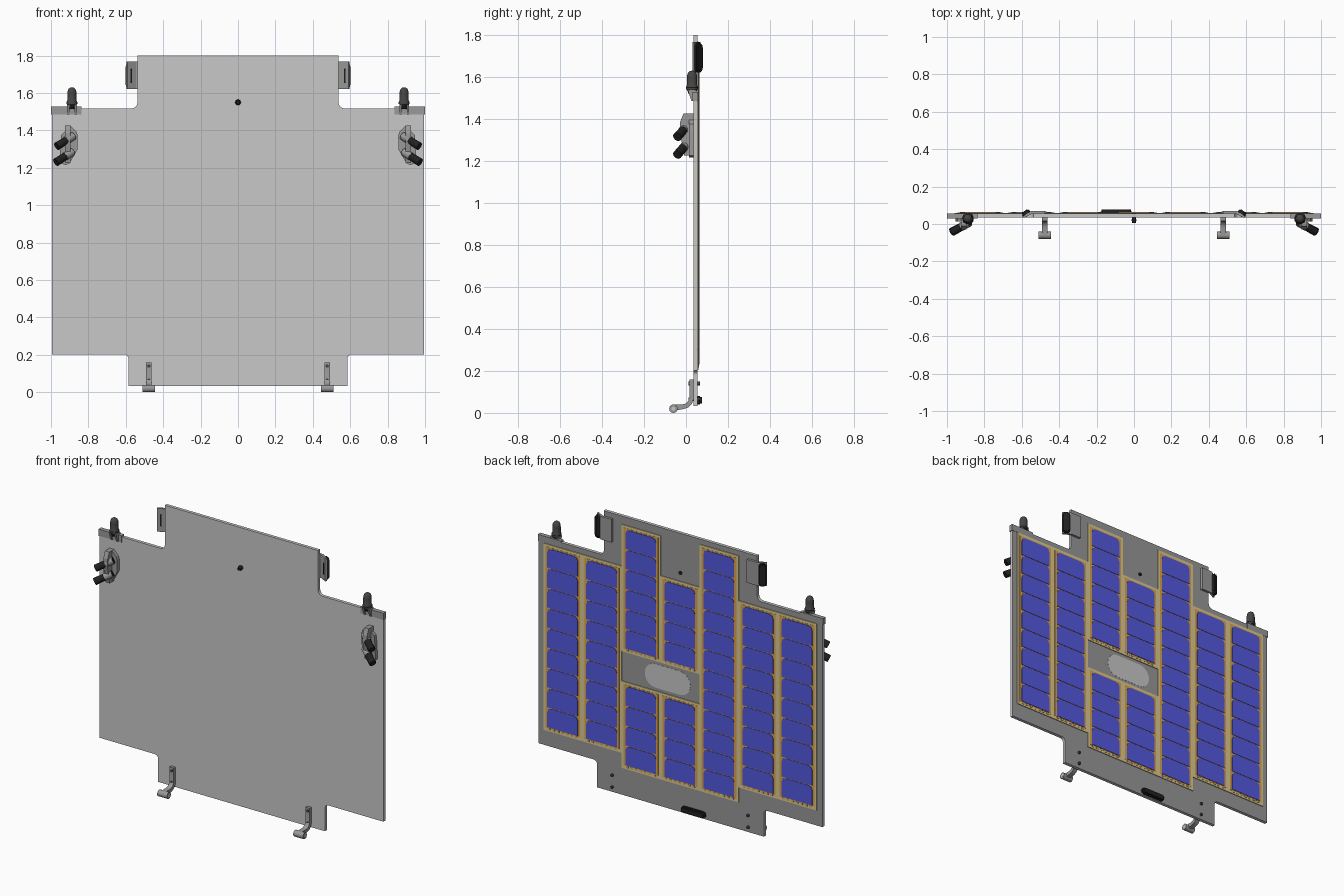
import bpy, bmesh, math
from mathutils import Vector as V

if "Cube" in bpy.data.objects:
    bpy.data.objects.remove(bpy.data.objects["Cube"])

def mat(name, c):
    m = bpy.data.materials.new(name)
    m.diffuse_color = (*c, 1)
    m.use_nodes = True
    m.node_tree.nodes["Principled BSDF"].inputs["Base Color"].default_value = m.diffuse_color
    return m

GREY = mat("back sheet grey", (0.31, 0.31, 0.31))
METAL = mat("bracket grey", (0.32, 0.32, 0.32))
LIGHT = mat("panel light grey", (0.58, 0.58, 0.58))
DARK = mat("charcoal", (0.06, 0.06, 0.06))
BLACK = mat("black", (0.015, 0.015, 0.015))
BLUE = mat("cell blue", (0.088, 0.10, 0.74))
TAN = mat("substrate tan", (0.72, 0.60, 0.30))
ORANGE = mat("film orange", (0.70, 0.37, 0.07))
X, Y, Z = V((1, 0, 0)), V((0, 1, 0)), V((0, 0, 1))

def finish(name, bm, m, smooth=False):
    bmesh.ops.recalc_face_normals(bm, faces=bm.faces[:])
    me = bpy.data.meshes.new(name)
    bm.to_mesh(me)
    bm.free()
    ob = bpy.data.objects.new(name, me)
    bpy.context.collection.objects.link(ob)
    me.materials.append(m)
    if smooth:
        bpy.context.view_layer.objects.active = ob
        ob.select_set(True)
        bpy.ops.object.shade_smooth_by_angle(angle=math.radians(35))
        ob.select_set(False)
    return ob

def add_prism(bm, pts, o, u, v, w):
    """Extrude the 2D outline pts (in axes u, v from o) along w."""
    a = [bm.verts.new(o + u * p + v * q) for p, q in pts]
    b = [bm.verts.new(k.co + w) for k in a]
    bm.faces.new(a)
    bm.faces.new(b[::-1])
    for i in range(len(a)):
        j = (i + 1) % len(a)
        bm.faces.new((a[i], b[i], b[j], a[j]))

def prism(name, pts, o, u, v, w, m, smooth=False):
    bm = bmesh.new()
    add_prism(bm, pts, V(o), u, v, w)
    return finish(name, bm, m, smooth)

def rect(x0, x1, z0, z1):
    return [(x0, z0), (x1, z0), (x1, z1), (x0, z1)]

def stadium(half, r, n=12):
    """Slot outline, long in the first coordinate."""
    out = []
    for side in (1, -1):
        for i in range(n + 1):
            t = -math.pi / 2 + math.pi * i / n
            out.append((side * (half - r + r * math.cos(t)), side * r * math.sin(t)))
    return out

def rod(name, p0, p1, r0, r1, m, n=24):
    p0, p1 = V(p0), V(p1)
    bm = bmesh.new()
    rot = (p1 - p0).to_track_quat('Z', 'Y').to_matrix().to_4x4()
    rot.translation = (p0 + p1) / 2
    bmesh.ops.create_cone(bm, cap_ends=True, segments=n, radius1=r0, radius2=r1,
                          depth=(p1 - p0).length, matrix=rot)
    return finish(name, bm, m, True)

def lathe(name, prof, cx, cy, m, n=24):
    bm = bmesh.new()
    vs = [bm.verts.new((cx + r, cy, z)) for r, z in prof]
    es = [bm.edges.new(p) for p in zip(vs, vs[1:])]
    bmesh.ops.spin(bm, geom=vs + es, cent=(cx, cy, 0), axis=(0, 0, 1),
                   angle=2 * math.pi, steps=n)
    bmesh.ops.remove_doubles(bm, verts=bm.verts[:], dist=1e-5)
    return finish(name, bm, m, True)

# main panel: stepped outline with rounded inner corners, darker on the back
def fillet(cx, cz, r, a0, a1):
    return [(cx + r * math.cos(math.radians(a0 + (a1 - a0) * i / 6)),
             cz + r * math.sin(math.radians(a0 + (a1 - a0) * i / 6))) for i in range(7)]

half = ([(0.585, 0.033)] + fillet(0.61, 0.178, 0.025, 180, 90) + [(0.995, 0.203), (0.995, 1.518)]
        + fillet(0.568, 1.548, 0.03, 270, 180) + [(0.538, 1.8)])
panel = prism("main_panel", half + [(-x, z) for x, z in half[::-1]], (0, 0.035, 0),
              X, Z, Y * 0.02, LIGHT)
panel.data.materials.append(GREY)
for f in panel.data.polygons:
    f.material_index = 1 if f.normal.y > 0.5 else 0

# solar blocks: (column, bottom z, number of cells)
PITCH, ROW = 0.274, 0.1265
blocks = [(c, 0.30, 9) for c in (-3, -2, 2, 3)] + [
    (1, 0.945, 6), (1, 0.205, 4), (0, 0.945, 4), (0, 0.205, 4), (-1, 0.205, 12)]
sub, film, cells, tabs = (bmesh.new() for _ in range(4))
for c, z0, n in blocks:
    cx, h = c * PITCH, n * ROW
    z1 = z0 + h + 0.045
    p = PITCH / 2
    add_prism(sub, rect(cx - p, cx + p, z0, z1), V((0, 0.054, 0)), X, Z, Y * 0.006)
    add_prism(film, rect(cx - 0.122, cx + 0.122, z0 + 0.02, z1 - 0.016),
              V((0, 0.0595, 0)), X, Z, Y * 0.0015)
    for k in range(n):
        b, t, w, ch = z0 + 0.026 + k * ROW, z0 + 0.021 + (k + 1) * ROW, 0.107, 0.026
        pts = [(cx - w, b), (cx + w, b), (cx + w, t - ch), (cx + w - 0.008, t - 0.008),
               (cx + w - ch, t), (cx - w + ch, t), (cx - w + 0.008, t - 0.008), (cx - w, t - ch)]
        add_prism(cells, pts, V((0, 0.0605, 0)), X, Z, Y * 0.0035)
    for k in range(7):
        tx = cx + (k - 3) * 0.032
        add_prism(tabs, rect(tx - 0.008, tx + 0.008, z0 + 0.010, z0 + 0.022),
                  V((0, 0.0595, 0)), X, Z, Y * 0.0025)
finish("solar_substrate", sub, TAN)
finish("solar_film", film, ORANGE)
finish("solar_cells", cells, BLUE)
finish("cell_tabs", tabs, ORANGE)

# oval cover, centre pin, lower connector
prism("oval_cover", stadium(0.16, 0.075), (0.09, 0.054, 0.85), X, Z, Y * 0.002, LIGHT)
rod("centre_pin", (0, 0.012, 1.55), (0, 0.06, 1.55), 0.012, 0.012, BLACK)
rod("centre_pin_head", (0, 0.005, 1.55), (0, 0.025, 1.55), 0.009, 0.015, BLACK)
prism("lower_connector_flange", stadium(0.085, 0.02), (-0.095, 0.054, 0.06), X, Z, Y * 0.012, BLACK)
prism("lower_connector", stadium(0.078, 0.015), (-0.095, 0.06, 0.06), X, Z, Y * 0.017, BLACK)

for s, side in ((-1, "left"), (1, "right")):
    # hinge arm with barrel foot and bolts through the panel
    arm = [(0.036, 0.16), (0.016, 0.16), (0.016, 0.075), (0.010, 0.055), (-0.003, 0.044),
           (-0.02, 0.04), (-0.06, 0.040), (-0.06, 0.010), (-0.012, 0.018), (0.012, 0.026),
           (0.028, 0.042), (0.036, 0.065)]
    hx = s * 0.477
    prism(side + "_hinge_arm", arm, (hx - 0.015, 0, 0), Y, Z, X * 0.03, METAL, True)
    rod(side + "_hinge_barrel", (hx - 0.034, -0.06, 0.02), (hx + 0.034, -0.06, 0.02), 0.02, 0.02, METAL)
    rod(side + "_hinge_pin", (hx - 0.0345, -0.06, 0.02), (hx + 0.0345, -0.06, 0.02), 0.009, 0.009, LIGHT)
    for i, bz in enumerate((0.065, 0.14)):
        rod(f"{side}_hinge_bolt_{i}", (hx, 0.013, bz), (hx, 0.066, bz), 0.009, 0.009, DARK, 12)

    # upper side bracket with angled connector
    wing = [(0.475, 0.054), (0.475, 0.07), (0.55, 0.07), (0.596, 0.039), (0.59, 0.031), (0.545, 0.055)]
    prism(side + "_connector_bracket", [(s * x, y) for x, y in wing], (0, 0, 1.62),
          X, Y, Z * 0.147, METAL)
    nrm, tan = V((s * 0.6, 0.8, 0)), V((s * 0.8, -0.6, 0))
    o = V((s * 0.574, 0.053, 1.692))
    prism(side + "_connector_flange", stadium(0.072, 0.024), o, Z, tan, nrm * 0.012, BLACK)
    prism(side + "_connector", stadium(0.066, 0.018), o, Z, tan, nrm * 0.02, BLACK)
    prism(side + "_connector_slot", stadium(0.04, 0.009), o - nrm * 0.012, Z, tan, nrm * 0.01, BLACK)

    # corner lamp on its clamp
    lx = s * 0.888
    prism(side + "_lamp_clamp", rect(min(s * 1.0, s * 0.838), max(s * 1.0, s * 0.838), 1.485, 1.527),
          (0, 0.03, 0), X, Z, Y * 0.027, METAL)
    gusset = [(0.008, 1.538), (0.05, 1.538), (0.05, 1.51), (0.034, 1.485), (0.026, 1.485)]
    for dx in (-0.025, 0.015):
        prism(f"{side}_lamp_gusset_{'a' if dx < 0 else 'b'}", gusset, (lx + dx, 0, 0), Y, Z, X * 0.012, METAL)
    rod(side + "_lamp_socket", (lx, 0.029, 1.515), (lx, 0.029, 1.55), 0.014, 0.03, BLACK)
    lathe(side + "_lamp", [(0, 1.63), (0.010, 1.628), (0.018, 1.622), (0.023, 1.61), (0.0245, 1.595),
                           (0.0245, 1.56), (0.029, 1.552), (0.029, 1.54), (0, 1.54)], lx, 0.029, DARK)

    # side nozzle cluster: mounting plate, wedge web and two tilted nozzles
    plate = [(0.895, 1.425), (0.865, 1.395), (0.857, 1.375), (0.857, 1.30), (0.90, 1.225),
             (0.92, 1.215), (0.955, 1.225), (0.95, 1.33), (0.945, 1.375)]
    prism(side + "_nozzle_plate", [(s * x, z) for x, z in plate], (0, 0.014, 0), X, Z, Y * 0.022, METAL)
    web = [(0.035, 1.425), (-0.012, 1.425), (-0.028, 1.385), (-0.03, 1.34), (-0.008, 1.225), (0.035, 1.225)]
    prism(side + "_nozzle_web", web, (s * 0.895, 0, 0), Y, Z, X * s * 0.03, METAL)
    d = V((s * 0.76, -0.42, -0.48)).normalized()
    for i, (nx, nz) in enumerate(((0.952, 1.325), (0.957, 1.24))):
        tip = V((s * nx, -0.032, nz)) + d * 0.022
        root = tip - d * 0.115
        rod(f"{side}_nozzle_sleeve_{i}", root, tip - d * 0.065, 0.022, 0.022, METAL)
        rod(f"{side}_nozzle_{i}", tip - d * 0.07, tip, 0.02, 0.022, BLACK)
        rod(f"{side}_nozzle_cap_{i}", root - d * 0.004, root + d * 0.012, 0.018, 0.018, BLACK)
